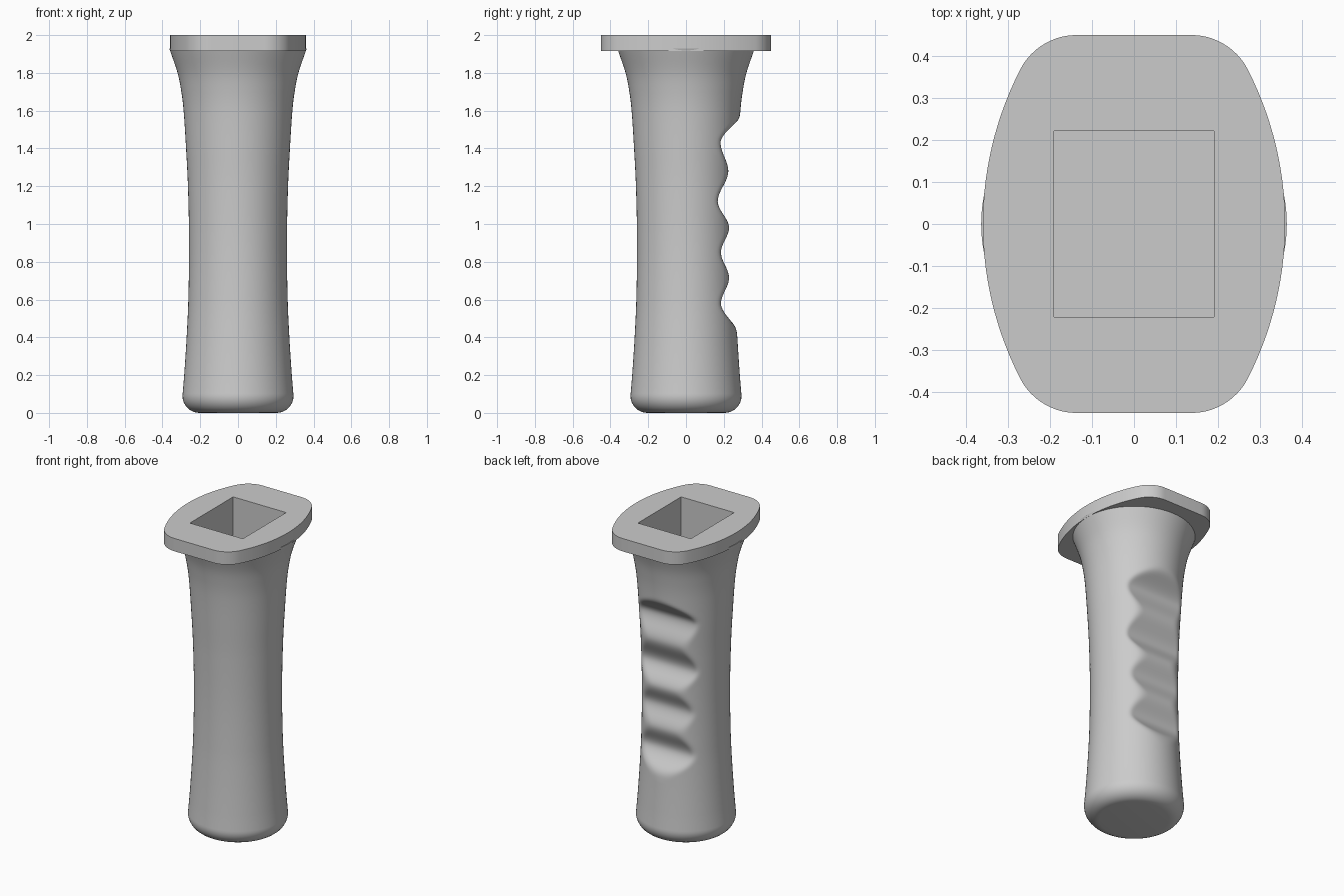
import bpy, bmesh, math
from mathutils import Vector
from mathutils.geometry import interpolate_bezier

if "Cube" in bpy.data.objects:
    bpy.data.objects.remove(bpy.data.objects["Cube"])

# (z, radius) of the round grip, and (z, y) valleys and ridges of the finger grooves
RADII = [(0.09, 0.294), (0.2, 0.285), (0.4, 0.272), (0.6, 0.263), (0.9, 0.259), (1.2, 0.265),
         (1.4, 0.275), (1.6, 0.288), (1.7, 0.300), (1.8, 0.320), (1.93, 0.364)]
GROOVES = [(0.40, 0.285), (0.58, 0.185), (0.715, 0.228), (0.85, 0.185), (0.98, 0.228),
           (1.12, 0.168), (1.28, 0.224), (1.43, 0.183), (1.61, 0.31)]


def hermite(pts, z, flat=False):
    """Smooth curve through pts; flat=True gives level peaks and valleys."""
    def slope(i):
        a, b = pts[max(i - 1, 0)], pts[min(i + 1, len(pts) - 1)]
        return 0 if flat else (b[1] - a[1]) / (b[0] - a[0])
    i = max(k for k in range(len(pts) - 1) if pts[k][0] <= z or k == 0)
    (z0, v0), (z1, v1) = pts[i], pts[i + 1]
    h = z1 - z0
    t = min(max((z - z0) / h, 0), 1)
    return ((2*t**3 - 3*t*t + 1) * v0 + (t**3 - 2*t*t + t) * h * slope(i)
            + (3*t*t - 2*t**3) * v1 + (t**3 - t*t) * h * slope(i + 1))


def finish(bm, name):
    bmesh.ops.recalc_face_normals(bm, faces=bm.faces)
    me = bpy.data.meshes.new(name)
    bm.to_mesh(me)
    bm.free()
    ob = bpy.data.objects.new(name, me)
    bpy.context.collection.objects.link(ob)
    return ob


def loft(name, rings):
    """Skin closed rings of equal length and cap both ends."""
    bm = bmesh.new()
    rows = [[bm.verts.new(p) for p in ring] for ring in rings]
    n = len(rows[0])
    for a, b in zip(rows, rows[1:]):
        for i in range(n):
            j = (i + 1) % n
            bm.faces.new((a[i], a[j], b[j], b[i]))
    bm.faces.new(rows[0][::-1])
    bm.faces.new(rows[-1])
    return finish(bm, name)


def grip_ring(z, r, n=128):
    ring = []
    for i in range(n):
        a = math.tau * i / n
        x, y = r * math.cos(a), r * math.sin(a)
        if y > 0 and 0.40 <= z <= 1.61:
            # soft minimum of the round surface and the groove curve
            g = hermite(GROOVES, z, True)
            k = 0.02
            h = max(k - abs(y - g), 0) / k
            y = min(y, g) - h * h * k / 4
        ring.append((x, y, z))
    return ring


# grip: rounded bottom edge, then waisted shaft with finger grooves
rings = [grip_ring(0.09 * (1 - math.sin(t)), 0.204 + 0.09 * math.cos(t))
         for t in [math.pi / 2 * (1 - k / 8) for k in range(8)]]
rings += [grip_ring(z, hermite(RADII, z))
          for z in [0.09 + 1.84 * k / 150 for k in range(151)]]
grip = loft("grip", rings)

# flange: bowed sides, rounded corners, straight ends
R = 0.806
side = [(0.36 - R + math.sqrt(R * R - y * y), y) for y in [0.37 * k / 14 for k in range(14)]]
corner = [(p.x, p.y) for p in interpolate_bezier(
    Vector((0.27, 0.37)), Vector((0.246, 0.417)), Vector((0.193, 0.45)), Vector((0.14, 0.45)), 12)]
quarter = side + corner
half = quarter + [(-x, y) for x, y in reversed(quarter)]
outline = half + [(x, -y) for x, y in reversed(half[1:-1])]
flange = loft("flange", [[(x, y, z) for x, y in outline] for z in (1.917, 2.0)])

# rectangular socket cut down through the flange into the grip
sq = [(0.19, 0.222), (-0.19, 0.222), (-0.19, -0.222), (0.19, -0.222)]
cutter = loft("socket_cutter", [[(x, y, z) for x, y in sq] for z in (1.68, 2.1)])
cutter.hide_render = True

for ob in (grip, flange):
    mod = ob.modifiers.new("socket", 'BOOLEAN')
    mod.operation = 'DIFFERENCE'
    mod.solver = 'EXACT'
    mod.object = cutter
    bpy.ops.object.select_all(action='DESELECT')
    ob.select_set(True)
    bpy.context.view_layer.objects.active = ob
    bpy.ops.object.modifier_apply(modifier=mod.name)
    bpy.ops.object.shade_smooth_by_angle(angle=math.radians(35))

bpy.data.objects.remove(cutter)
